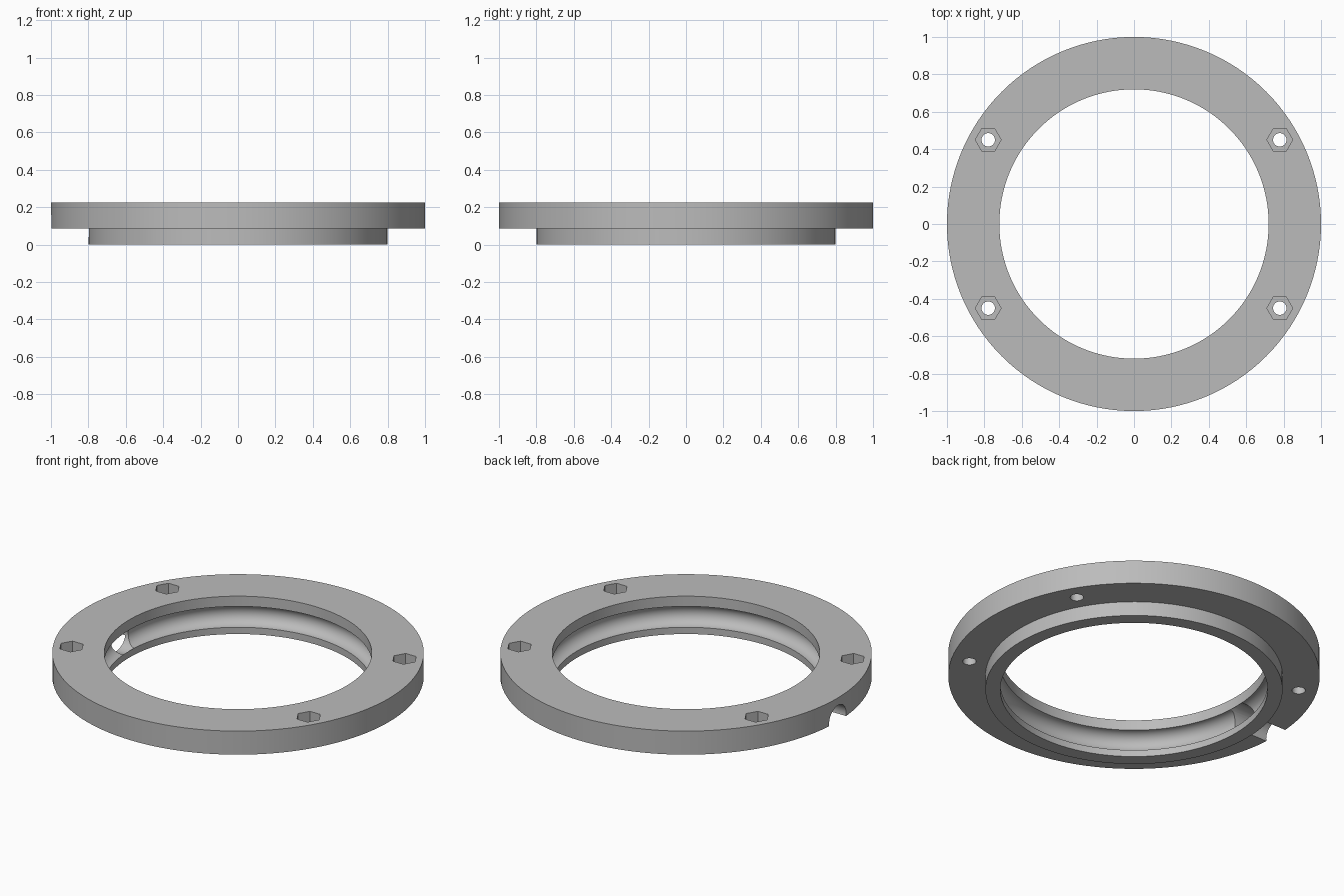
import bpy, bmesh
from math import sin, cos, pi, radians

cube = bpy.data.objects.get("Cube")
if cube:
    bpy.data.objects.remove(cube, do_unlink=True)

OUTER, STEP, BORE = 1.0, 0.8, 0.72      # radii
STEP_Z, TOP = 0.085, 0.225              # heights
GROOVE_Z, GROOVE_R = 0.102, 0.062       # rounded inner channel
SEGMENTS = 128

grey = bpy.data.materials.new("plain_grey")
grey.use_nodes = True
grey.diffuse_color = (0.5, 0.5, 0.5, 1)
grey.node_tree.nodes["Principled BSDF"].inputs["Base Color"].default_value = (0.5, 0.5, 0.5, 1)

# Flanged ring: stepped section with a half-round channel in the bore
profile = [(BORE, 0), (STEP, 0), (STEP, STEP_Z), (OUTER, STEP_Z), (OUTER, TOP), (BORE, TOP)]
for i in range(17):
    a = pi / 2 - pi * i / 16
    profile.append((BORE + GROOVE_R * cos(a), GROOVE_Z + GROOVE_R * sin(a)))

bm = bmesh.new()
verts = [bm.verts.new((r, 0, z)) for r, z in profile]
edges = [bm.edges.new((v, verts[(i + 1) % len(verts)])) for i, v in enumerate(verts)]
bmesh.ops.spin(bm, geom=verts + edges, cent=(0, 0, 0), axis=(0, 0, 1),
               angle=2 * pi, steps=SEGMENTS, use_duplicate=False)
bmesh.ops.remove_doubles(bm, verts=bm.verts, dist=0.0001)
bmesh.ops.recalc_face_normals(bm, faces=bm.faces)
mesh = bpy.data.meshes.new("flanged_ring")
bm.to_mesh(mesh)
bm.free()
ring = bpy.data.objects.new("flanged_ring", mesh)
bpy.context.collection.objects.link(ring)
mesh.materials.append(grey)


def cut(sides, radius, depth, location, rotation=(0, 0, 0)):
    """Subtract a prism or cylinder from the ring."""
    bpy.ops.mesh.primitive_cylinder_add(vertices=sides, radius=radius, depth=depth,
                                        location=location, rotation=rotation)
    cutter = bpy.context.object
    cutter.hide_render = True
    cutter.data.materials.append(grey)
    mod = ring.modifiers.new("cut", 'BOOLEAN')
    mod.operation, mod.solver, mod.object = 'DIFFERENCE', 'EXACT', cutter
    bpy.ops.object.select_all(action='DESELECT')
    ring.select_set(True)
    bpy.context.view_layer.objects.active = ring
    bpy.ops.object.modifier_apply(modifier=mod.name)
    bpy.data.objects.remove(cutter, do_unlink=True)


# Four bolt holes with hexagonal nut pockets in the top face
POCKET = 0.08
for sx in (-1, 1):
    for sy in (-1, 1):
        x, y = sx * 0.9 * cos(radians(30)), sy * 0.9 * sin(radians(30))
        cut(6, 0.069, POCKET * 2, (x, y, TOP), (0, 0, radians(30)))
        cut(32, 0.036, 1, (x, y, 0))

# Cable passage from the channel out through one side
cut(48, 0.08, 0.36, (-0.9, 0, 0.1), (0, pi / 2, 0))

bpy.ops.object.shade_smooth_by_angle(angle=radians(30))
